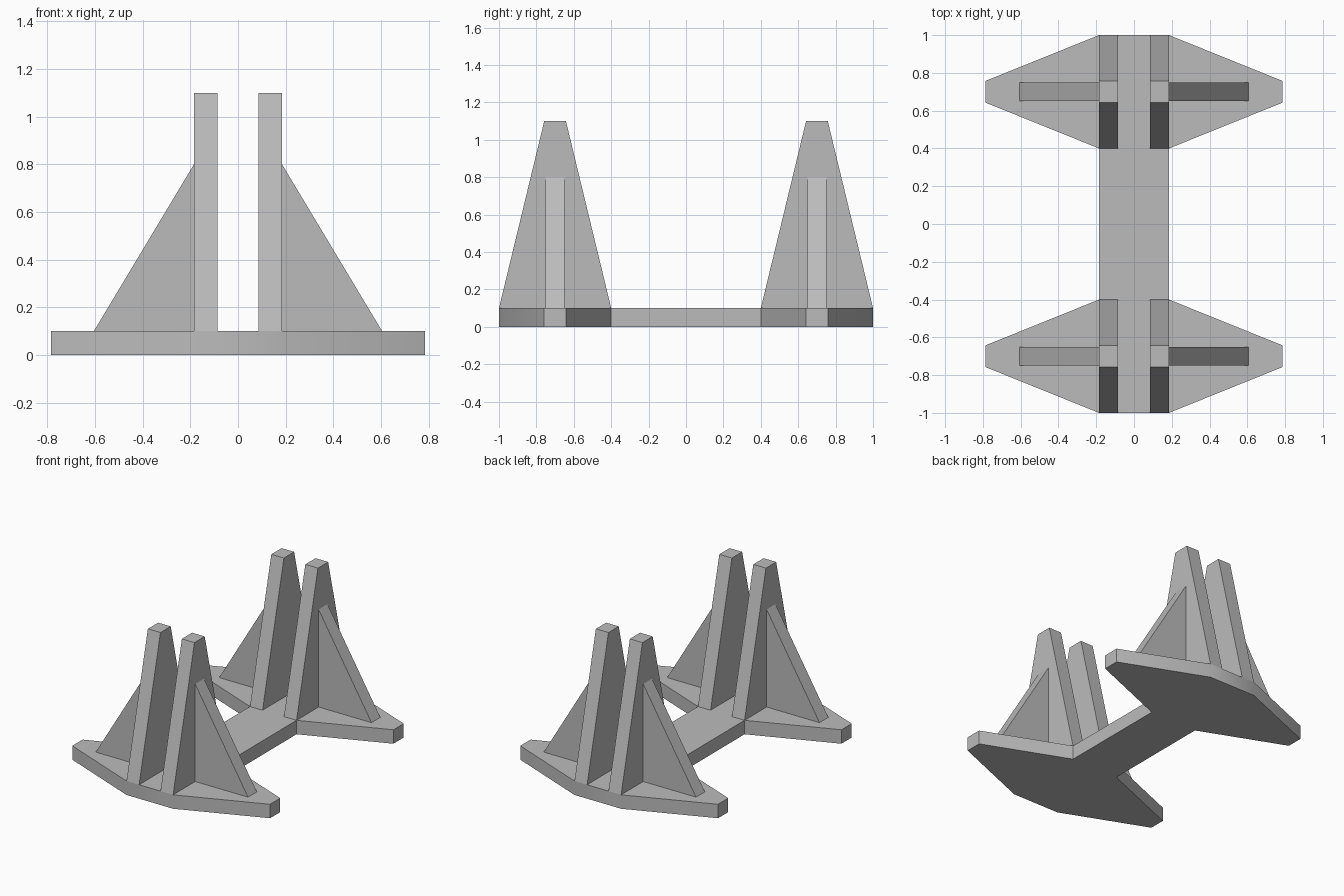
import bpy, bmesh
from mathutils import Vector

if "Cube" in bpy.data.objects:
    bpy.data.objects.remove(bpy.data.objects["Cube"], do_unlink=True)

grey = bpy.data.materials.new("plain grey")
grey.use_nodes = True
colour = (0.5, 0.5, 0.5, 1)
grey.diffuse_color = colour
grey.node_tree.nodes["Principled BSDF"].inputs["Base Color"].default_value = colour


def extrude_profile(name, points, direction):
    """Make a solid by sweeping a flat outline along a direction."""
    bm = bmesh.new()
    face = bm.faces.new([bm.verts.new(p) for p in points])
    moved = bmesh.ops.extrude_face_region(bm, geom=[face])["geom"]
    bmesh.ops.translate(bm, vec=Vector(direction),
                        verts=[g for g in moved if isinstance(g, bmesh.types.BMVert)])
    bmesh.ops.recalc_face_normals(bm, faces=bm.faces)
    mesh = bpy.data.meshes.new(name)
    bm.to_mesh(mesh)
    bm.free()
    mesh.materials.append(grey)
    obj = bpy.data.objects.new(name, mesh)
    bpy.context.collection.objects.link(obj)
    return obj


BASE = 0.1       # thickness of the base plate
MID = 0.7        # distance of each stand from the centre
INNER, OUTER = 0.085, 0.185
HALF_FOOT, HALF_TIP = 0.3, 0.058

# Base plate: two winged feet joined by a spine
side = [(OUTER, -MID - HALF_FOOT), (0.785, -MID - HALF_TIP),
        (0.785, -MID + HALF_TIP), (OUTER, -MID + HALF_FOOT)]
right_edge = side + [(x, -y) for x, y in reversed(side)]
outline = right_edge + [(-x, y) for x, y in reversed(right_edge)]
base = extrude_profile("base_plate", [(x, y, 0) for x, y in outline], (0, 0, BASE))
bpy.ops.object.select_all(action="DESELECT")
base.select_set(True)
bpy.context.view_layer.objects.active = base
bpy.ops.object.shade_smooth_by_angle()

# Tapered uprights with a triangular brace on the outer side
for end, y in (("front", -MID), ("back", MID)):
    for hand, s in (("left", 1), ("right", -1)):
        taper = [(-HALF_FOOT, BASE), (HALF_FOOT, BASE), (HALF_TIP, 1.1), (-HALF_TIP, 1.1)]
        extrude_profile(f"{end}_{hand}_upright",
                        [(s * INNER, y + dy, z) for dy, z in taper],
                        (s * (OUTER - INNER), 0, 0))
        triangle = [(OUTER, BASE), (0.605, BASE), (OUTER, 0.8)]
        extrude_profile(f"{end}_{hand}_brace",
                        [(s * x, y - 0.05, z) for x, z in triangle], (0, 0.1, 0))
